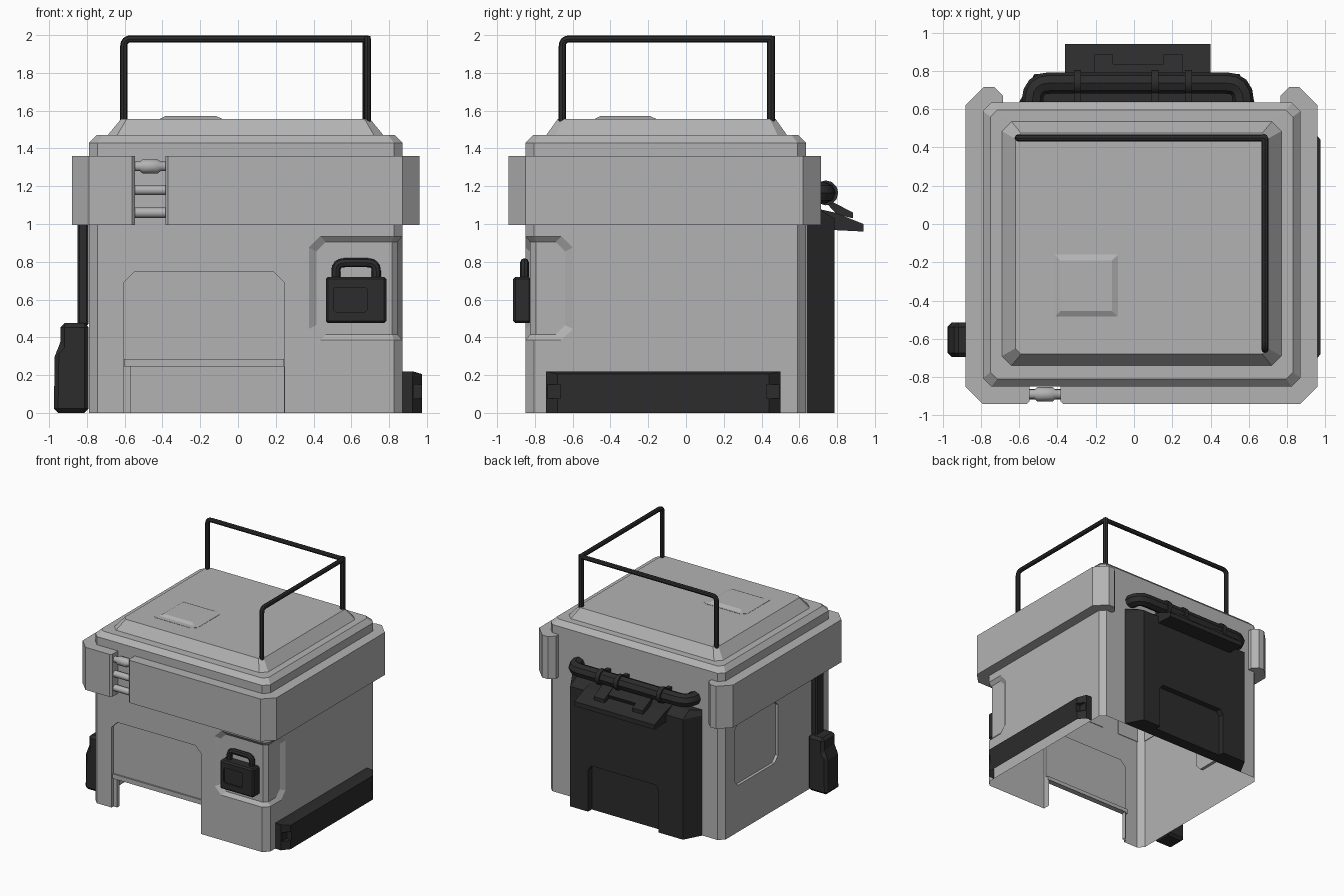
import bpy, bmesh, math
from mathutils import Vector

if "Cube" in bpy.data.objects:
    bpy.data.objects.remove(bpy.data.objects["Cube"])

dark = bpy.data.materials.new("dark_metal")
dark.diffuse_color = (0.025, 0.025, 0.025, 1)
dark.use_nodes = True
dark.node_tree.nodes["Principled BSDF"].inputs["Base Color"].default_value = dark.diffuse_color
grey = bpy.data.materials.new("grey_paint")
grey.diffuse_color = (0.45, 0.45, 0.45, 1)
grey.use_nodes = True
grey.node_tree.nodes["Principled BSDF"].inputs["Base Color"].default_value = grey.diffuse_color


def make(name, verts, faces, mat=grey):
    me = bpy.data.meshes.new(name)
    me.from_pydata(verts, [], faces)
    bm = bmesh.new()
    bm.from_mesh(me)
    bmesh.ops.recalc_face_normals(bm, faces=bm.faces)
    bm.to_mesh(me)
    bm.free()
    ob = bpy.data.objects.new(name, me)
    bpy.context.collection.objects.link(ob)
    me.materials.append(mat)
    return ob


def loft(name, rings, mat=grey):
    """Closed skin through equally sized rings, capped at both ends."""
    n, m = len(rings[0]), len(rings)
    faces = [(r * n + i, r * n + (i + 1) % n, (r + 1) * n + (i + 1) % n, (r + 1) * n + i)
             for r in range(m - 1) for i in range(n)]
    faces += [tuple(range(n)), tuple(range((m - 1) * n, m * n))]
    return make(name, [p for r in rings for p in r], faces, mat)


def place(pts, axis, t):
    return [{'x': (t, a, b), 'y': (a, t, b), 'z': (a, b, t)}[axis] for a, b in pts]


def prism(name, pts, axis, lo, hi, mat=grey):
    return loft(name, [place(pts, axis, lo), place(pts, axis, hi)], mat)


def octa(a0, a1, b0, b1, c):
    return [(a0 + c, b0), (a1 - c, b0), (a1, b0 + c), (a1, b1 - c),
            (a1 - c, b1), (a0 + c, b1), (a0, b1 - c), (a0, b0 + c)]


def box(name, x0, x1, y0, y1, z0, z1, mat=grey, bevel=0):
    ob = prism(name, [(x0, y0), (x1, y0), (x1, y1), (x0, y1)], 'z', z0, z1, mat)
    if bevel:
        md = ob.modifiers.new("bevel", 'BEVEL')
        md.width, md.segments = bevel, 1
    return ob


def cut(ob, cutters):
    for c in cutters:
        c.hide_render = True
        c.data.materials.clear()
        c.data.materials.append(ob.data.materials[0])
        md = ob.modifiers.new("cut", 'BOOLEAN')
        md.object, md.operation, md.solver = c, 'DIFFERENCE', 'EXACT'
    dg = bpy.context.evaluated_depsgraph_get()
    me = bpy.data.meshes.new_from_object(ob.evaluated_get(dg))
    ob.modifiers.clear()
    ob.data = me
    for c in cutters:
        bpy.data.objects.remove(c)


def remove_faces(ob, test):
    bm = bmesh.new()
    bm.from_mesh(ob.data)
    gone = [f for f in bm.faces if test([v.co for v in f.verts])]
    bmesh.ops.delete(bm, geom=gone, context='FACES')
    bm.to_mesh(ob.data)
    bm.free()


def flat_bottom(co):
    return all(c.z < .001 for c in co)


def smooth(ob):
    bpy.ops.object.select_all(action='DESELECT')
    ob.select_set(True)
    bpy.context.view_layer.objects.active = ob
    if ob.type == 'CURVE':
        bpy.ops.object.convert(target='MESH')
    bpy.ops.object.shade_smooth_by_angle(angle=math.radians(40))


def tube(name, pts, r, bend=0):
    """Round dark bar along a path with filleted corners."""
    pts = [Vector(p) for p in pts]
    path = [pts[0]]
    for a, b, c in zip(pts, pts[1:], pts[2:]):
        p, q = b + (a - b).normalized() * bend, b + (c - b).normalized() * bend
        path += [p.lerp(b, t).lerp(b.lerp(q, t), t) for t in (0, .25, .5, .75, 1)]
    path.append(pts[-1])
    cu = bpy.data.curves.new(name, 'CURVE')
    cu.dimensions, cu.bevel_depth, cu.bevel_resolution, cu.use_fill_caps = '3D', r, 2, True
    sp = cu.splines.new('POLY')
    sp.points.add(len(path) - 1)
    for s, p in zip(sp.points, path):
        s.co = (*p, 1)
    ob = bpy.data.objects.new(name, cu)
    bpy.context.collection.objects.link(ob)
    cu.materials.append(dark)
    smooth(ob)


def barrel(name, prof, y, z, mat=grey):
    """Turned part along x from (x, radius) pairs."""
    ang = [math.tau * i / 12 for i in range(12)]
    smooth(loft(name, [[(x, y + r * math.cos(a), z + r * math.sin(a)) for a in ang] for x, r in prof], mat))


# Hut body: walls, roof bevel and raised roof as one loft
rings = [(0, -.79, .87, -.85, .635, .045), (1.43, -.79, .87, -.85, .635, .045),
         (1.47, -.75, .83, -.81, .595, .035), (1.4701, -.69, .77, -.74, .535, .05),
         (1.555, -.62, .70, -.68, .475, .03)]
body = loft("body_shell", [place(octa(*r[1:]), 'z', r[0]) for r in rings])

# Recesses: wrap-around corner panel with sloped rim, left panel, doorway
outer = [(.375, -.85, .06), (.435, -.85, 0), (.825, -.85, 0), (.87, -.805, 0), (.87, -.66, 0), (.87, -.60, .06)]
inner = [(.415, -.825, .08), (.465, -.825, .03), (.815, -.825, .03), (.845, -.795, .03), (.845, -.69, .03), (.845, -.64, .08)]
stations = []
for o, i in zip(outer, inner):
    e = [b + 2 * (a - b) for a, b in zip(o, i)]
    stations.append([(i[0], i[1], .385 + i[2]), (i[0], i[1], .935 - i[2]),
                     (e[0], e[1], .935 - e[2]), (e[0], e[1], .385 + e[2])])
corner_cut = loft("corner_cut", stations)
left_cut = prism("left_cut", octa(-.12, .47, .4, .935, .05), 'x', -.9, -.765)
door = [(-.605, -.1), (.245, -.1), (.245, .69), (.19, .745), (-.55, .745), (-.605, .69)]
door_cut = prism("door_cut", door, 'y', -1, -.825)
gap_cut = box("gap_cut", -.57, .244, -.9, -.79, -.1, .245)
cut(body, [corner_cut, left_cut, door_cut, gap_cut])

# Open the floor and the gap under the door
remove_faces(body, flat_bottom)
remove_faces(body, lambda co: all(abs(c.y + .79) < .002 and c.z < .25 and -.58 < c.x < .25 for c in co))
box("door_sill", -.604, .244, -.838, -.80, .245, .285)

# Roof hatch
prism("hatch_base", octa(-.46, -.04, -.525, -.14, .04), 'z', 1.55, 1.557)
loft("hatch", [place(octa(-.42, -.075, -.49, -.15, .004), 'z', 1.553),
               place(octa(-.385, -.115, -.455, -.19, .003), 'z', 1.571)])

# Raised band around the walls, split at the front and open at the back
left = [(-.545, -.845), (-.545, -.925), (-.56, -.94), (-.79, -.94), (-.88, -.85), (-.88, .62),
        (-.785, .715), (-.73, .715), (-.685, .67), (-.685, .63), (-.745, .63), (-.785, .59),
        (-.785, -.805), (-.745, -.845)]
right = [(-.385, -.845), (-.385, -.925), (-.37, -.94), (.87, -.94), (.96, -.85), (.96, .62),
         (.865, .715), (.81, .715), (.765, .67), (.765, .63), (.825, .63), (.865, .59),
         (.865, -.805), (.825, -.845)]
prism("band_left", left, 'z', .995, 1.36)
prism("band_right", right, 'z', .995, 1.36)
for z in (1.06, 1.18):
    barrel("band_rod", [(-.56, .027), (-.37, .027)], -.89, z)
barrel("band_buckle", [(-.56, .025), (-.52, .025), (-.505, .037), (-.425, .037), (-.41, .025), (-.37, .025)], -.89, 1.305)

# Roof rail
tube("roof_rail_back", [(-.605, .45, 1.54), (-.605, .45, 1.98), (.685, .45, 1.98)], .019, .04)
tube("roof_rail_side", [(.685, .45, 1.98), (.685, -.655, 1.98), (.685, -.655, 1.54)], .019, .04)
tube("roof_rail_post", [(.68, .45, 1.54), (.68, .45, 1.995)], .021)

# Lock box on the front corner
lock = box("lock_box", .465, .785, -.915, -.82, .475, .72, dark, .012)
cut(lock, [prism("lock_cut", octa(.505, .685, .535, .665, .012), 'y', -1, -.905)])
tube("lock_handle", [(.518, -.855, .70), (.518, -.855, .795), (.732, -.855, .795), (.732, -.855, .70)], .024, .045)

# Right side bumper with notched ends, open underneath
bump = loft("bumper", [
    place([(-.74, 0), (.5, 0), (.5, .22), (-.74, .22)], 'x', .872),
    place([(-.74, 0), (.5, 0), (.5, .22), (-.74, .22)], 'x', .925),
    place([(-.68, 0), (.44, 0), (.44, .205), (-.68, .205)], 'x', .975)], dark)
cut(bump, [box("notch_cut", .93, 1.1, a, b, .075, .15) for a, b in ((-.8, -.665), (.425, .6))])
remove_faces(bump, flat_bottom)
remove_faces(bump, lambda co: all(c.x < .873 for c in co))

# Left side power unit and its duct
foot = [(-.791, 0), (-.975, 0), (-.97, .32), (-.94, .355), (-.94, .475), (-.791, .475)]
unit = prism("power_unit", foot, 'y', -.695, -.515, dark)
md = unit.modifiers.new("bevel", 'BEVEL')
md.width, md.segments = .022, 1
box("power_duct", -.85, -.791, -.66, -.56, .46, 1.02, dark, .012)

# Back hatch panel with a low recess
base = [(-.60, .637), (-.52, .785), (.55, .785), (.63, .637)]
top = [(-.60, .637), (-.52, .70), (.55, .70), (.63, .637)]
panel = loft("back_panel", [place(base, 'z', 0), place(base, 'z', 1.03), place(top, 'z', 1.08)], dark)
pocket = [(-.29, -.1), (.38, -.1), (.38, .36), (.35, .40), (-.26, .40), (-.29, .36)]
cut(panel, [prism("pocket_cut", pocket, 'y', .735, .9)])

# Rain flap and its bracket
prism("back_flap", [(.70, 1.08), (.79, 1.06), (.94, 1.0), (.94, .96), (.78, .968)], 'x', -.36, .40, dark)
arm = [(.72, 1.135), (.77, 1.12), (.885, 1.06), (.885, 1.03), (.80, 1.05)]
for x in (-.21, .155):
    prism("flap_tab", arm, 'x', x, x + .1, dark)
prism("flap_strip", [(.72, 1.13), (.77, 1.115), (.835, 1.08), (.82, 1.045)], 'x', -.12, .165, dark)

# Back pipe with clamps
tube("back_pipe", [(-.53, .637, 1.165), (-.53, .737, 1.165), (.57, .737, 1.165), (.57, .637, 1.165)], .056, .09)
for x in (-.295, .11, .285):
    barrel("pipe_clamp", [(x - .018, .066), (x + .018, .066)], .74, 1.165, dark)
    box("clamp_foot", x - .018, x + .018, .637, .74, 1.13, 1.20, dark)
